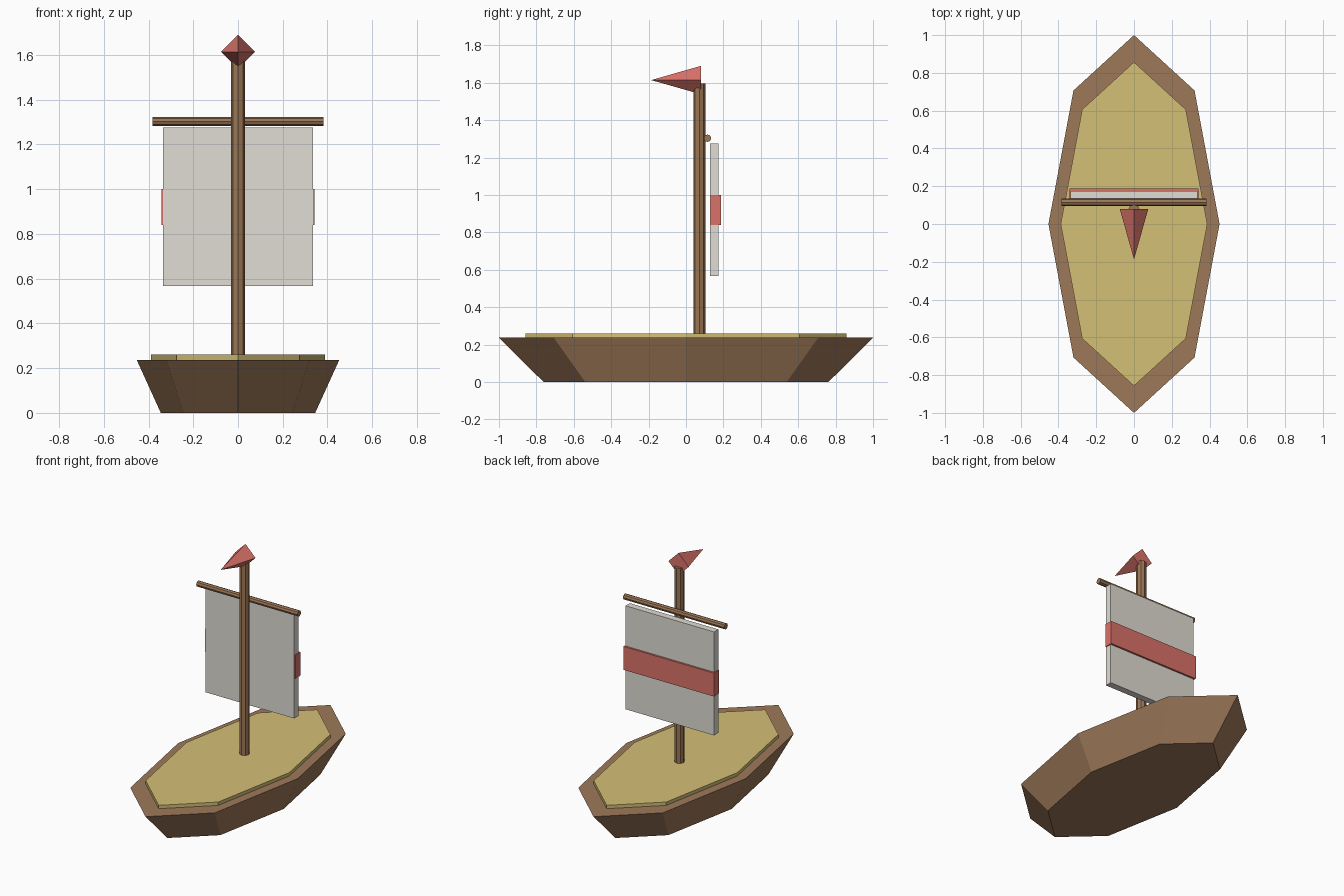
import bpy
import bmesh
from math import pi
from mathutils import Matrix

if "Cube" in bpy.data.objects:
    bpy.data.objects.remove(bpy.data.objects["Cube"])


def material(name, rgb):
    m = bpy.data.materials.new(name)
    m.diffuse_color = (*rgb, 1)
    m.use_nodes = True
    m.node_tree.nodes["Principled BSDF"].inputs["Base Color"].default_value = m.diffuse_color
    return m


hull_brown = material("hull_brown", (0.34, 0.19, 0.10))
spar_brown = material("spar_brown", (0.33, 0.18, 0.09))
straw = material("straw", (0.66, 0.53, 0.18))
canvas = material("canvas", (0.75, 0.72, 0.66))
red = material("red", (0.70, 0.17, 0.14))


def finish(name, bm, mat, matrix):
    bm.transform(matrix)
    bmesh.ops.recalc_face_normals(bm, faces=bm.faces)
    mesh = bpy.data.meshes.new(name)
    bm.to_mesh(mesh)
    bm.free()
    mesh.materials.append(mat)
    obj = bpy.data.objects.new(name, mesh)
    bpy.context.collection.objects.link(obj)
    return obj


def prism(name, mat, sides, r1, r2, depth, centre, scale_x=1, rot=None):
    """Flat-sided cone or cylinder along z, optionally squashed in x and turned."""
    bm = bmesh.new()
    bmesh.ops.create_cone(bm, cap_ends=True, segments=sides,
                          radius1=r1, radius2=r2, depth=depth)
    matrix = Matrix.Translation(centre) @ (rot or Matrix()) @ Matrix.Diagonal((scale_x, 1, 1, 1))
    return finish(name, bm, mat, matrix)


def box(name, mat, low, high):
    bm = bmesh.new()
    bmesh.ops.create_cube(bm, size=1)
    centre = [(a + b) / 2 for a, b in zip(low, high)]
    size = [b - a for a, b in zip(low, high)]
    return finish(name, bm, mat, Matrix.Translation(centre) @ Matrix.Diagonal((*size, 1)))


# Hull flares upward; the deck is a thin slab set into its top
prism("hull", hull_brown, 8, 0.762, 1.0, 0.237, (0, 0, 0.1185), 0.453)
prism("deck", straw, 8, 0.857, 0.857, 0.05, (0, 0, 0.235), 0.453)

# Mast and the yard across it
prism("mast", spar_brown, 8, 0.032, 0.032, 1.36, (0, 0.071, 0.915))
prism("yard", spar_brown, 8, 0.02, 0.02, 0.766, (0, 0.115, 1.303),
      rot=Matrix.Rotation(pi / 2, 4, 'Y'))

# Sail with a red band wrapped over its back and edges
box("sail", canvas, (-0.335, 0.129, 0.567), (0.335, 0.175, 1.275))
box("sail_stripe", red, (-0.342, 0.131, 0.84), (0.342, 0.188, 1.0))

# Pennant: four-sided cone pointing forward
prism("pennant", red, 4, 0.076, 0, 0.267, (0, -0.053, 1.614),
      rot=Matrix.Rotation(pi / 2, 4, 'X'))
